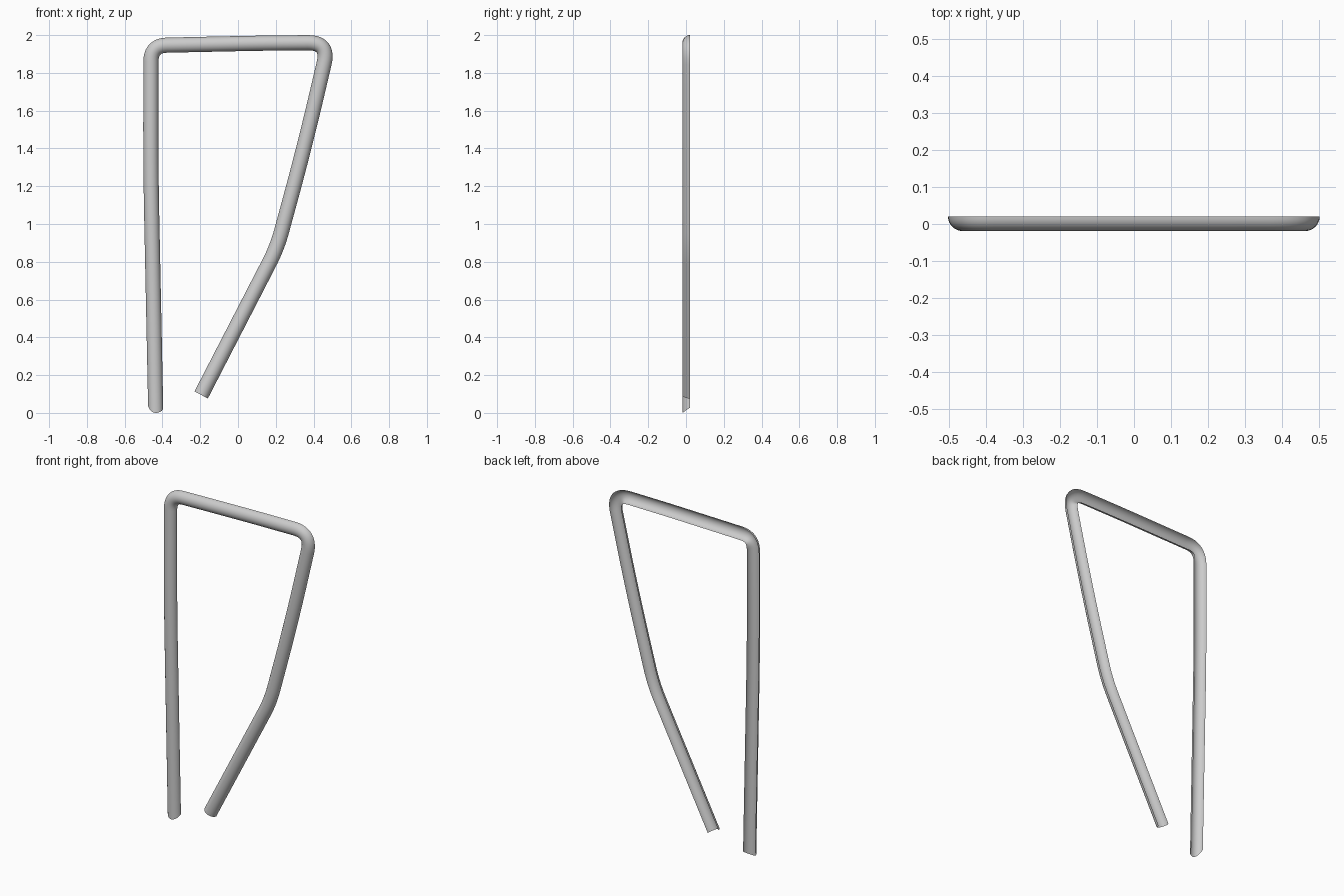
import bpy
import math
from mathutils import Vector

if "Cube" in bpy.data.objects:
    bpy.data.objects.remove(bpy.data.objects["Cube"])

HALF_W = 0.04   # half width of the trim
DEPTH = 0.039   # front-to-back depth
BACK = 0.02     # y of the open back edge
SIDES = 16      # segments across the half-round section

# Centreline corners in the x-z plane: (x, z, bend length)
CORNERS = [
    (-0.436, 0.0, 0),
    (-0.462, 1.30, 0.25),
    (-0.461, 1.945, 0.085),
    (0.10, 1.957, 0.1),
    (0.482, 1.961, 0.113),
    (0.35, 1.40, 0.28),
    (0.207, 0.875, 0.09),
    (-0.195, 0.095, 0),
]


def rounded_path(corners, steps=10):
    """Replace each corner with a smooth quadratic bend."""
    pts = [Vector(c[:2]) for c in corners]
    path = [pts[0]]
    for i in range(1, len(pts) - 1):
        p, t = pts[i], corners[i][2]
        a = p + (pts[i - 1] - p).normalized() * t
        b = p + (pts[i + 1] - p).normalized() * t
        for k in range(steps + 1):
            s = k / steps
            path.append(a * (1 - s) ** 2 + p * 2 * s * (1 - s) + b * s * s)
    path.append(pts[-1])
    return path


def sweep_half_round(name, path):
    """Sweep an open-backed half-round section along the path."""
    verts, faces = [], []
    n = SIDES + 1
    for i, c in enumerate(path):
        d = (path[min(i + 1, len(path) - 1)] - path[max(i - 1, 0)]).normalized()
        side = Vector((d.y, -d.x))
        for j in range(n):
            a = math.pi * j / SIDES
            p = c + side * (HALF_W * math.cos(a))
            z = p.y
            if i == 0:  # lower left end is cut back to a rounded tip
                z = 0.027 * (1 - math.sin(a)) + (0.014 * max(0, -math.cos(a)) ** 2)
            verts.append((p.x, BACK - DEPTH * math.sin(a), z))
    for i in range(len(path) - 1):
        for j in range(SIDES):
            k = i * n + j
            faces.append((k, k + n, k + n + 1, k + 1))
    mesh = bpy.data.meshes.new(name)
    mesh.from_pydata(verts, [], faces)
    obj = bpy.data.objects.new(name, mesh)
    bpy.context.collection.objects.link(obj)
    bpy.context.view_layer.objects.active = obj
    obj.select_set(True)
    bpy.ops.object.shade_smooth_by_angle(angle=math.radians(40))
    return obj


# Bent frame trim, open at the back
sweep_half_round("frame_trim", rounded_path(CORNERS))
